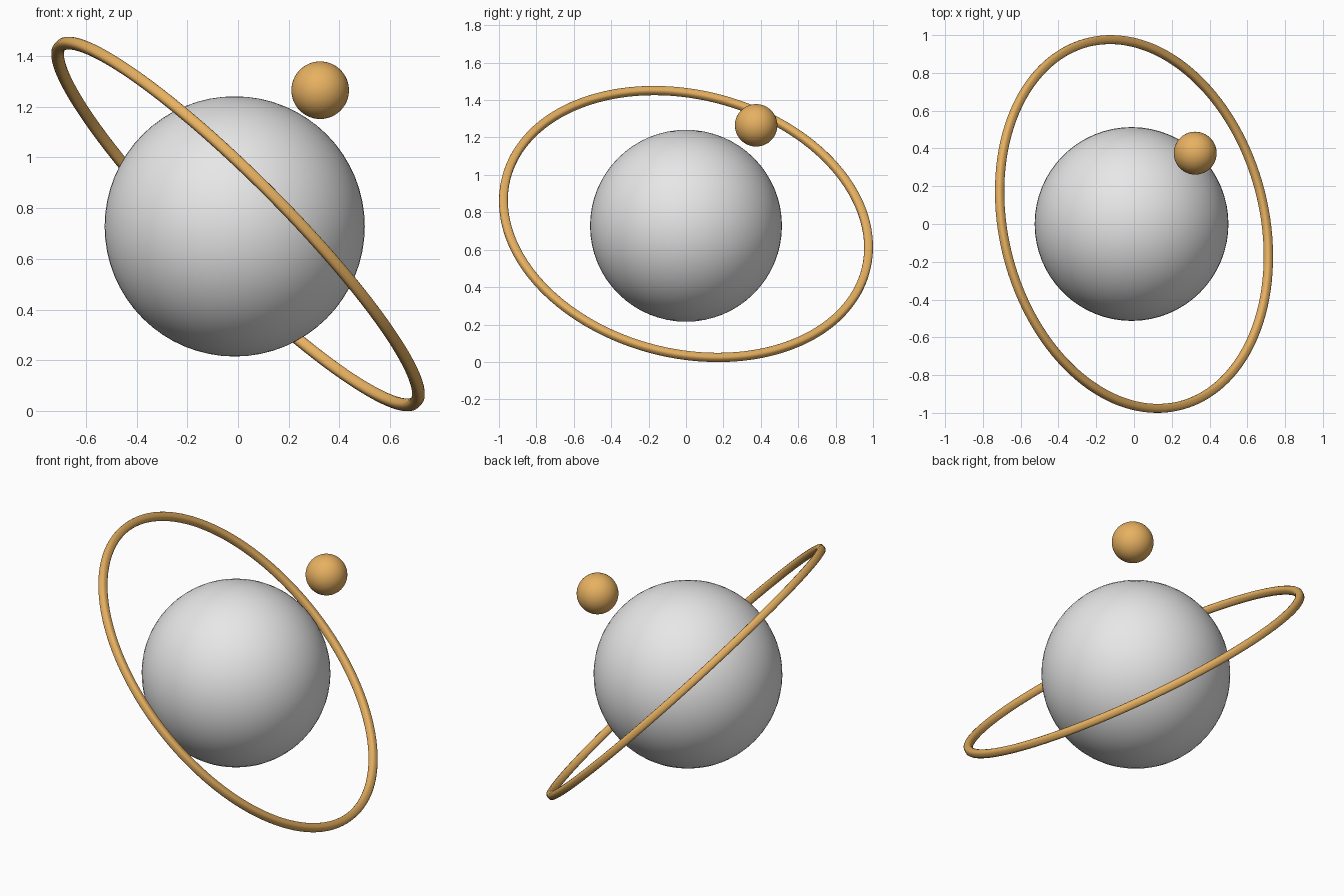
import bpy, bmesh, math
from mathutils import Vector

if "Cube" in bpy.data.objects:
    bpy.data.objects.remove(bpy.data.objects["Cube"])


def material(name, color):
    m = bpy.data.materials.new(name)
    m.diffuse_color = (*color, 1)
    m.use_nodes = True
    m.node_tree.nodes["Principled BSDF"].inputs["Base Color"].default_value = m.diffuse_color
    return m


grey = material("light grey", (0.8, 0.8, 0.8))
gold = material("warm gold", (0.8, 0.44, 0.12))


def ball(name, center, radius, mat):
    bpy.ops.mesh.primitive_uv_sphere_add(segments=64, ring_count=32, radius=radius, location=center)
    ob = bpy.context.object
    ob.name = name
    ob.data.materials.append(mat)
    bpy.ops.object.shade_smooth()
    return ob


# Large central globe and its small moon
ball("globe", (-0.013, 0, 0.728), 0.513, grey)
ball("moon", (0.324, 0.375, 1.265), 0.1135, gold)

# Tilted ring: a soft-cornered section swept around the globe
R, HALF_W, HALF_H, CORNER, STEPS = 0.992, 0.023, 0.022, 0.016, 128
profile = []
for k in range(4):
    sx, sy = ((1, 1), (-1, 1), (-1, -1), (1, -1))[k]
    for j in range(4):
        a = math.radians(90 * k + 30 * j)
        profile.append((R + sx * (HALF_W - CORNER) + CORNER * math.cos(a),
                        sy * (HALF_H - CORNER) + CORNER * math.sin(a)))
n = len(profile)
bm = bmesh.new()
loops = []
for i in range(STEPS):
    t = math.tau * i / STEPS
    loops.append([bm.verts.new((r * math.cos(t), r * math.sin(t), z)) for r, z in profile])
for i in range(STEPS):
    a, b = loops[i], loops[(i + 1) % STEPS]
    for j in range(n):
        k = (j + 1) % n
        bm.faces.new((a[j], b[j], b[k], a[k]))
bmesh.ops.recalc_face_normals(bm, faces=bm.faces)
mesh = bpy.data.meshes.new("ring")
bm.to_mesh(mesh)
bm.free()
mesh.materials.append(gold)
ring = bpy.data.objects.new("ring", mesh)
bpy.context.collection.objects.link(ring)
ring.location = (0, 0, 0.7375)
ring.rotation_euler = Vector((0.697, 0.178, 0.695)).to_track_quat('Z', 'Y').to_euler()
bpy.ops.object.select_all(action='DESELECT')
ring.select_set(True)
bpy.context.view_layer.objects.active = ring
bpy.ops.object.shade_smooth_by_angle(angle=math.radians(40))
